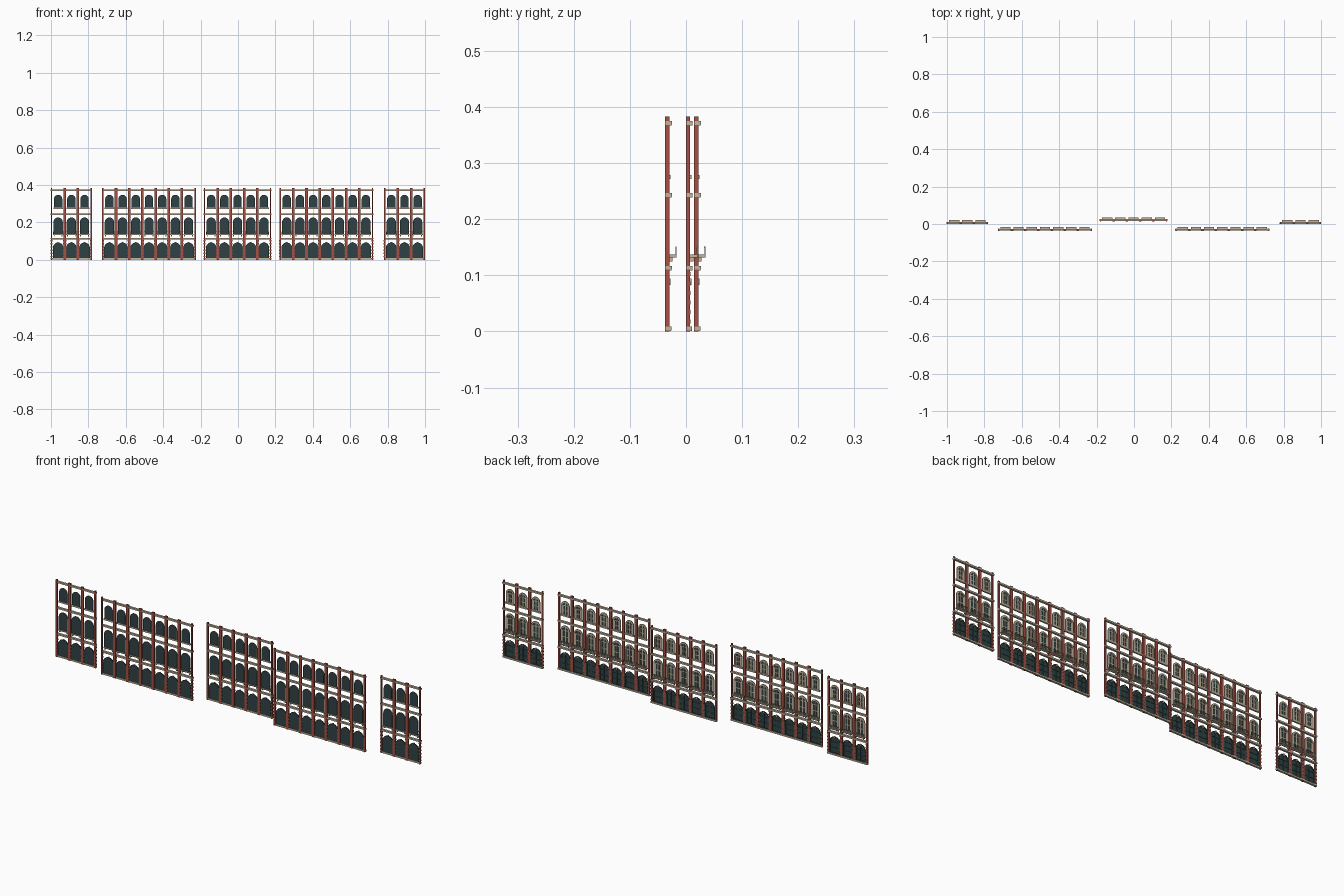
import bpy, bmesh, math

if "Cube" in bpy.data.objects:
    bpy.data.objects.remove(bpy.data.objects["Cube"])


def material(name, rgb):
    m = bpy.data.materials.new(name)
    m.use_nodes = True
    m.diffuse_color = (*rgb, 1)
    m.node_tree.nodes["Principled BSDF"].inputs["Base Color"].default_value = (*rgb, 1)
    return m


RED = material("brick red", (0.38, 0.08, 0.055))
STONE = material("tan stone", (0.54, 0.46, 0.34))
GLASS = material("dark teal glass", (0.028, 0.055, 0.058))
JOINERY = material("dark green joinery", (0.035, 0.065, 0.062))

PITCH = 0.0705


def box(bm, x, y, z):
    """Add a box from three (low, high) ranges."""
    v = [bm.verts.new((a, b, c)) for a in x for b in y for c in z]
    for f in ((0, 1, 3, 2), (4, 6, 7, 5), (0, 4, 5, 1), (2, 3, 7, 6), (0, 2, 6, 4), (1, 5, 7, 3)):
        bm.faces.new([v[i] for i in f])


def bar(bm, cx, half, y, z):
    box(bm, (cx - half, cx + half), y, z)


def arch(cx, half, z0, z1, steps=10):
    """Outline of a round-headed opening."""
    pts = [(cx + half, z0)]
    for i in range(steps + 1):
        a = math.pi * i / steps
        pts.append((cx + half * math.cos(a), z1 - half + half * math.sin(a)))
    return pts + [(cx - half, z0)]


def loop(bm, pts, y):
    return [bm.verts.new((x, y, z)) for x, z in pts]


def pane(bm, pts, y0, y1):
    a, b = loop(bm, pts, y0), loop(bm, pts, y1)
    bm.faces.new(a)
    bm.faces.new(b)
    for i in range(len(a)):
        j = (i + 1) % len(a)
        bm.faces.new((a[i], a[j], b[j], b[i]))


def ring(bm, outer, inner, y0, y1):
    loops = [loop(bm, outer, y0), loop(bm, outer, y1), loop(bm, inner, y1), loop(bm, inner, y0)]
    for k in range(4):
        a, b = loops[k], loops[(k + 1) % 4]
        for i in range(len(a)):
            j = (i + 1) % len(a)
            bm.faces.new((a[i], a[j], b[j], b[i]))


def finish(bm, name, mat, cx, y):
    bmesh.ops.recalc_face_normals(bm, faces=bm.faces)
    me = bpy.data.meshes.new(name)
    bm.to_mesh(me)
    bm.free()
    me.materials.append(mat)
    ob = bpy.data.objects.new(name, me)
    ob.location = (cx, y, 0)
    bpy.context.collection.objects.link(ob)


# window rows: name, half width, sill height, crown height, surround width, bar half width
ROWS = (("ground", 0.028, 0.009, 0.092, 0.004, 0.0012),
        ("middle", 0.0245, 0.139, 0.226, 0.007, 0.0022),
        ("top", 0.022, 0.279, 0.347, 0.007, 0.0022))


def facade(label, bays, cx, y):
    edge = bays * PITCH / 2
    centres = [(i + 0.5) * PITCH - edge for i in range(bays)]

    # pilasters with toothed ground storey
    bm = bmesh.new()
    for i in range(bays + 1):
        x = i * PITCH - edge
        half = 0.0035 if i in (0, bays) else 0.0068
        bar(bm, x, half, (0, 0.0075), (0, 0.383))
        for k in range(6):
            z = 0.014 + k * 0.017
            bar(bm, x, half + 0.0015, (0.001, 0.008), (z, z + 0.007))
    finish(bm, label + "_pilasters", RED, cx, y)

    # stone string courses and capitals
    bm = bmesh.new()
    for z, deep in ((0.001, 0.0105), (0.109, 0.0115), (0.239, 0.0115), (0.367, 0.0115)):
        bar(bm, 0, edge + 0.0035, (0.001, deep), (z, z + 0.008))
        for i in (0, bays):
            bar(bm, i * PITCH - edge, 0.0045, (0.0005, deep + 0.0005), (z + 0.001, z + 0.008))
    for x in centres:
        bar(bm, x, 0.026, (0.002, 0.0095), (0.272, 0.279))
        bar(bm, x, 0.003, (0.0035, 0.0095), (0.083, 0.094))
    finish(bm, label + "_courses_and_sills", STONE, cx, y)

    # arched windows
    for name, half, z0, z1, w, thin in ROWS:
        trim = JOINERY if name == "ground" else STONE
        bm = bmesh.new()
        for x in centres:
            pane(bm, arch(x, half, z0, z1), 0.003, 0.004)
        finish(bm, f"{label}_{name}_panes", GLASS, cx, y)

        bm = bmesh.new()
        for x in centres:
            ring(bm, arch(x, half + 0.0005, z0, z1 + 0.0005),
                 arch(x, half - w, z0 + w * 0.6, z1 - w), 0.0035, 0.0075)
        finish(bm, f"{label}_{name}_surrounds", trim, cx, y)

        bm = bmesh.new()
        spring = z1 - half
        for x in centres:
            bar(bm, x, thin, (0.004, 0.006), (z0 + 0.001, z1 - w))
            for z in (spring, (z0 + spring) / 2):
                bar(bm, x, half - w, (0.004, 0.0058), (z - thin, z + thin))
            for s in (-1, 1):
                bar(bm, x + s * (half - w - thin), thin, (0.004, 0.0058), (z0, spring))
        finish(bm, f"{label}_{name}_glazing_bars", trim, cx, y)

    # balconies on the middle storey
    bm = bmesh.new()
    for x in centres:
        bar(bm, x, 0.0275, (0.003, 0.0205), (0.132, 0.137))
        for s in (-1, 1):
            bar(bm, x + s * 0.021, 0.002, (0.004, 0.013), (0.125, 0.132))
    finish(bm, label + "_balcony_slabs", STONE, cx, y)

    bm = bmesh.new()
    for x in centres:
        bar(bm, x, 0.0275, (0.0180, 0.0204), (0.149, 0.1515))
        for k in range(9):
            bar(bm, x + (k - 4) * 0.0066, 0.0008, (0.0184, 0.0200), (0.137, 0.149))
    finish(bm, label + "_balcony_rails", STONE, cx, y)


for label, bays, cx, y in (("right_end", 3, -0.891, 0.0), ("right_wing", 7, -0.476, -0.037),
                           ("centre", 5, -0.0025, 0.0145), ("left_wing", 7, 0.472, -0.037),
                           ("left_end", 3, 0.89, 0.0)):
    facade(label, bays, cx, y)
